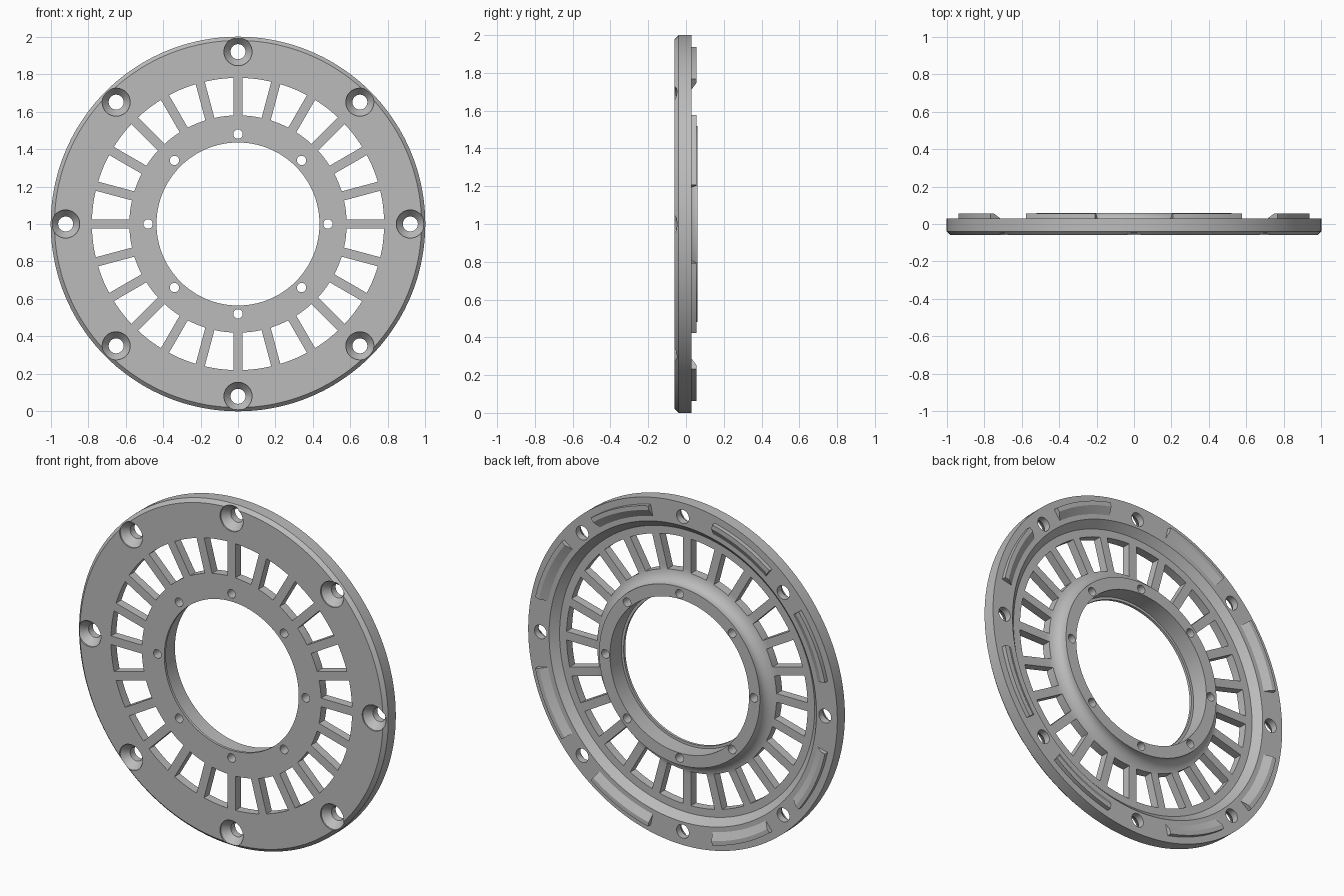
import bpy, bmesh
from math import sin, cos, asin, pi, radians, tau
from mathutils import Matrix, Vector

cube = bpy.data.objects.get("Cube")
if cube:
    bpy.data.objects.remove(cube)

FRONT, BACK, RIM_BACK, WEB_BACK = -0.06, 0.06, 0.03, -0.01

grey = bpy.data.materials.new("plain grey")
grey.use_nodes = True
grey.diffuse_color = (0.5, 0.5, 0.5, 1)
grey.node_tree.nodes["Principled BSDF"].inputs["Base Color"].default_value = (0.5, 0.5, 0.5, 1)


def polar(r, a, y):
    """Point at radius r and angle a (clockwise from the top) at depth y."""
    return Vector((r * sin(a), y, 1 + r * cos(a)))


def sweep(bm, sections, ring=False):
    """Skin a row of closed cross-sections; cap the ends unless it is a ring."""
    rows = [[bm.verts.new(p) for p in s] for s in sections]
    n = len(rows[0])
    for i in range(len(rows) if ring else len(rows) - 1):
        a, b = rows[i], rows[(i + 1) % len(rows)]
        for j in range(n):
            k = (j + 1) % n
            bm.faces.new((a[j], a[k], b[k], b[j]))
    if not ring:
        bm.faces.new(rows[0])
        bm.faces.new(rows[-1])


def finish(bm, name):
    bmesh.ops.recalc_face_normals(bm, faces=bm.faces[:])
    mesh = bpy.data.meshes.new(name)
    bm.to_mesh(mesh)
    bm.free()
    obj = bpy.data.objects.new(name, mesh)
    mesh.materials.append(grey)
    bpy.context.collection.objects.link(obj)
    return obj


def smooth(obj):
    bpy.ops.object.select_all(action='DESELECT')
    obj.select_set(True)
    bpy.context.view_layer.objects.active = obj
    bpy.ops.object.shade_smooth_by_angle(angle=radians(25))


# Flange: lathed section with front chamfer, thick rim, thin web and flared hub
profile = [(0.435, FRONT), (0.98, FRONT), (1.0, -0.04), (1.0, RIM_BACK),
           (0.865, RIM_BACK), (0.825, WEB_BACK)]
for i in range(9):                      # concave flare from the web up to the hub
    t = i / 8 * pi / 2
    profile.append((0.60 - 0.08 * sin(t), BACK - 0.01 - 0.06 * cos(t)))
profile += [(0.52, BACK), (0.45, BACK), (0.45, -0.045), (0.435, -0.045)]
bm = bmesh.new()
STEPS = 144
sweep(bm, [[polar(r, tau * i / STEPS, y) for r, y in profile] for i in range(STEPS)], True)
flange = finish(bm, "flange")

# Cutter: vent slots with parallel-sided spokes between them
bm = bmesh.new()
for k in range(24):
    sections = []
    for i in range(7):
        quad = []
        for r, y in ((0.58, -0.1), (0.78, -0.1), (0.78, 0.1), (0.58, 0.1)):
            edge = asin(0.025 / r)
            a = tau * k / 24 + edge + (tau / 24 - 2 * edge) * i / 6
            quad.append(polar(r, a, y))
        sections.append(quad)
    sweep(bm, sections)


def bore(bm, r, a, steps):
    """Round hole at radius r, angle a; steps are (hole radius, depth) pairs."""
    c = polar(r, a, 0)
    sweep(bm, [[c + Vector((h * cos(tau * j / 32), y, h * sin(tau * j / 32)))
                for j in range(32)] for h, y in steps])


# Cutter: countersunk rim holes and small hub holes
for k in range(8):
    a = tau * k / 8
    bore(bm, 0.92, a, [(0.075, -0.1), (0.075, FRONT + 0.008), (0.04, -0.01), (0.04, 0.1)])
    bore(bm, 0.48, a, [(0.025, -0.1), (0.025, 0.1)])
cutter = finish(bm, "hole_cutter")
cutter.hide_render = True

# Cut the holes and drop the cutter
mod = flange.modifiers.new("holes", 'BOOLEAN')
mod.operation = 'DIFFERENCE'
mod.solver = 'EXACT'
mod.object = cutter
bpy.ops.object.select_all(action='DESELECT')
flange.select_set(True)
bpy.context.view_layer.objects.active = flange
bpy.ops.object.modifier_apply(modifier=mod.name)
bpy.data.objects.remove(cutter)
smooth(flange)

# Locating pads on the rim's back, with sloped inner walls, mirrored per quarter
bm = bmesh.new()
section = [(0.885, RIM_BACK - 0.005), (0.96, RIM_BACK - 0.005), (0.96, 0.055), (0.935, 0.055)]
for quarter in range(4):
    for side in (-1, 1):
        sweep(bm, [[polar(r, quarter * pi / 2 + side * radians(12.5 + 24.5 * i / 10), y)
                    for r, y in section] for i in range(11)])
pads = finish(bm, "rim_pads")
smooth(pads)
